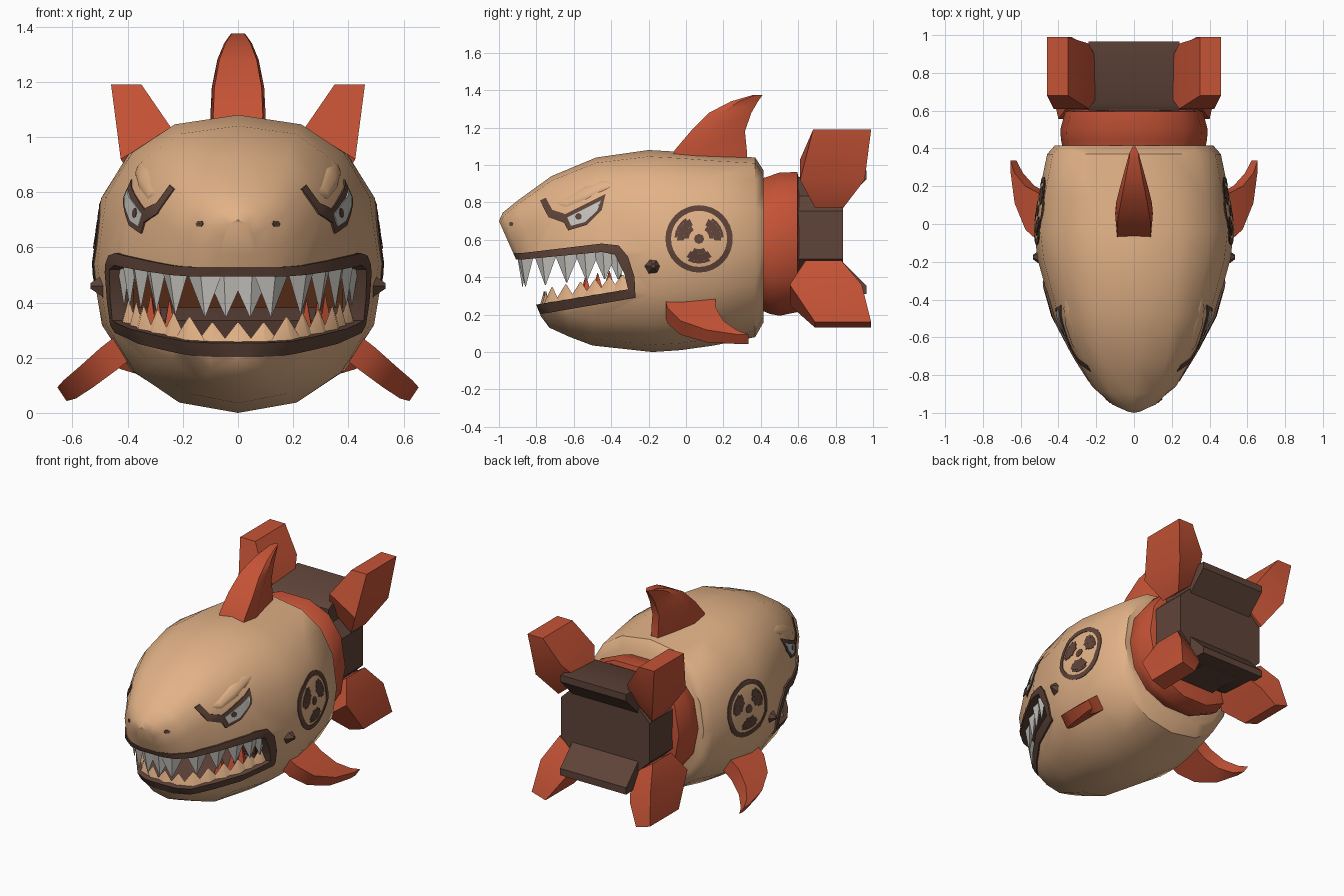
import bpy, bmesh, math
from mathutils import Vector, Matrix
from mathutils.bvhtree import BVHTree

cube = bpy.data.objects.get("Cube")
if cube:
    bpy.data.objects.remove(cube)


def material(name, *rgb):
    lin = [((c / 255 + 0.055) / 1.055) ** 2.4 for c in rgb] + [1]
    m = bpy.data.materials.new(name)
    m.use_nodes = True
    m.diffuse_color = lin
    m.node_tree.nodes["Principled BSDF"].inputs["Base Color"].default_value = lin
    return m


TAN = material("tan skin", 226, 178, 135)
ORANGE = material("burnt orange", 197, 83, 54)
BROWN = material("dark brown", 95, 68, 57)
MAROON = material("mouth maroon", 84, 42, 22)
GREY = material("tooth grey", 200, 198, 192)


def finish(bm, name, mat, mirror=False):
    bmesh.ops.recalc_face_normals(bm, faces=bm.faces)
    me = bpy.data.meshes.new(name)
    bm.to_mesh(me)
    bm.free()
    me.materials.append(mat)
    ob = bpy.data.objects.new(name, me)
    bpy.context.collection.objects.link(ob)
    if mirror:
        ob.modifiers.new("Mirror", "MIRROR").use_mirror_merge = False
    return ob


def loft(name, rings, mat, mirror=False):
    bm = bmesh.new()
    loops = [[bm.verts.new(p) for p in r] for r in rings]
    n = len(loops[0])
    for a, b in zip(loops, loops[1:]):
        for i in range(n):
            j = (i + 1) % n
            bm.faces.new((a[i], a[j], b[j], b[i]))
    bm.faces.new(loops[0])
    bm.faces.new(loops[-1])
    return finish(bm, name, mat, mirror)


def ring(yt, zt, yb, zb, w, p_top=2.4, n=16, p_low=2.2, turn=0.0):
    """Rounded cross-section between a top and a bottom point."""
    out = []
    for i in range(n):
        a = turn + math.tau * i / n
        c, s = math.cos(a), math.sin(a)
        p = p_top if s > 0 else p_low
        x = w * math.copysign(abs(c) ** (2 / p), c)
        k = (math.copysign(abs(s) ** (2 / p), s) + 1) / 2
        out.append((x, yb + (yt - yb) * k, zb + (zt - zb) * k))
    return out


def prism(name, outline, hw, mat):
    return loft(name, [[(x, y, z) for y, z in outline] for x in (-hw, hw)], mat)


def cut(ob, *steps):
    for op, cutter in steps:
        m = ob.modifiers.new("Cut", "BOOLEAN")
        m.operation, m.object, m.solver = op, cutter, "EXACT"
    dg = bpy.context.evaluated_depsgraph_get()
    me = bpy.data.meshes.new_from_object(ob.evaluated_get(dg))
    ob.modifiers.clear()
    ob.data = me


# Body with the mouth cut through; the slightly proud lip lines the opening
SECTIONS = [(-1.0, .70, -.80, .25, .07, 2.4), (-.98, .745, -.775, .19, .15, 2.6), (-.90, .81, -.73, .13, .235, 3),
            (-.72, .94, -.62, .08, .33, 3), (-.48, 1.04, -.5, .035, .425, 2.7), (-.2, 1.08, -.18, .0, .51, 2.4),
            (-.03, 1.07, -.03, .01, .53, 2.4), (.15, 1.055, .15, .035, .505, 2.4), (.37, 1.04, .37, .08, .46, 2.4),
            (.415, .97, .415, .16, .42, 2.4)]
body = loft("body", [ring(*s) for s in SECTIONS], TAN)
lip = loft("mouth_lip", [ring(*s[:4], s[4] + .012, s[5]) for s in SECTIONS], BROWN)
skin = BVHTree.FromPolygons([v.co.copy() for v in body.data.vertices],
                            [list(f.vertices) for f in body.data.polygons])
outer = prism("outer_cutter", [(-1.2, .52), (-.87, .53), (-.45, .58), (-.36, .57), (-.31, .51), (-.275, .4),
                               (-.27, .29), (-.79, .2), (-1.2, .16)], 1, BROWN)
inner = prism("inner_cutter", [(-1.3, .48), (-.87, .495), (-.45, .535), (-.38, .52), (-.33, .42),
                               (-.31, .335), (-.79, .255), (-1.3, .2)], 1.1, BROWN)
cut(body, ("DIFFERENCE", outer))
cut(lip, ("INTERSECT", outer), ("DIFFERENCE", inner))
for c in (outer, inner):
    bpy.data.objects.remove(c)
prism("throat", [(-.36, .38), (-.345, .38), (-.345, .5), (-.36, .5)], .38, MAROON)


def side_x(y, z):
    hit = skin.ray_cast(Vector((2, y, z)), Vector((-1, 0, 0)))[0]
    return hit.x if hit else 0.0


# Teeth: flattened pyramids that follow the jaw outline
def tooth_row(name, ys, zfun, width, length, inset, mat, front=()):
    spots = []
    for x in front:
        z = zfun(-.87)
        spots.append(Vector((x, skin.ray_cast(Vector((x, -2, z)), Vector((0, 1, 0)))[0].y, z)))
    spots += [Vector((side_x(y, zfun(y)), y, zfun(y))) for y in ys]
    bm = bmesh.new()
    for i, p in enumerate(spots):
        t = spots[min(i + 1, len(spots) - 1)] - spots[max(i - 1, 0)]
        if p.x < .01:
            t = Vector((1, 0, 0))
        ang = math.atan2(t.y, t.x)
        inward = Vector((-math.sin(ang), math.cos(ang), 0)) * inset
        for side in ((1, -1) if p.x > .01 else (1,)):
            c = p + inward + Vector((0, 0, length / 2))
            place = (Matrix.Diagonal((side, 1, 1, 1)) @ Matrix.Translation(c) @ Matrix.Rotation(ang, 4, "Z")
                     @ Matrix.Diagonal((width, .06, length, 1)))
            bmesh.ops.create_cone(bm, cap_ends=True, segments=4, radius1=.5, radius2=.02, depth=1, matrix=place)
    return finish(bm, name, mat)


def upper_line(y):
    return .515 + .04 * min(1, (y + .87) / .4)


def lower_line(y):
    return .235 + .165 * (y + .79)


tooth_row("upper_teeth", (-.78, -.66, -.55, -.45, -.375), upper_line, .16, -.165, .045, GREY, (.055, .145))
tooth_row("lower_teeth", (-.74, -.66, -.58, -.5, -.42, -.35), lower_line, .17, .105, .03, TAN, (0, .1))
tooth_row("inner_gum", (-.58, -.51, -.44), lower_line, .1, .14, .08, ORANGE)


# Painted side marks, draped over the body as thin plates
def drape(name, polys, mat, height, cuts=2):
    bm = bmesh.new()
    for poly in polys:
        bm.faces.new([bm.verts.new((0, y, z)) for y, z in poly])
    bmesh.ops.triangulate(bm, faces=bm.faces)
    if cuts:
        bmesh.ops.subdivide_edges(bm, edges=bm.edges, cuts=cuts, use_grid_fill=True)
    for v in bm.verts:
        v.co.x = side_x(v.co.y, v.co.z) - .002
    ext = bmesh.ops.extrude_face_region(bm, geom=bm.faces)
    for v in ext["geom"]:
        if isinstance(v, bmesh.types.BMVert):
            v.co.x += height + .002
    return finish(bm, name, mat, True)


def arc(cy, cz, r0, r1, a0, a1, n):
    def pt(r, k):
        a = math.radians(a0 + (a1 - a0) * k / n)
        return cy + r * math.cos(a), cz + r * math.sin(a)
    return [[pt(r0, k), pt(r1, k), pt(r1, k + 1), pt(r0, k + 1)] for k in range(n)]


CY, CZ = .07, .605
emblem = arc(CY, CZ, .15, .18, 0, 360, 32) + arc(CY, CZ, .002, .027, 0, 360, 8)
for mid in (30, 150, 270):
    emblem += arc(CY, CZ, .055, .08, mid - 28, mid + 28, 3)
    emblem += arc(CY, CZ, .08, .118, mid - 35, mid + 35, 4)
    emblem += arc(CY, CZ, .118, .132, mid - 27, mid + 27, 4)
drape("trefoil_emblem", emblem, BROWN, .004, 1)
drape("eye_outline", [[(-.67, .725), (-.43, .845), (-.45, .76), (-.53, .68), (-.63, .65)]], BROWN, .004, 3)
drape("eye_white", [[(-.635, .72), (-.455, .81), (-.475, .755), (-.54, .695), (-.615, .675)]], GREY, .007, 3)
drape("pupil", arc(-.575, .725, .001, .018, 0, 360, 8), BROWN, .009, 0)
drape("eye_curl", [[(-.78, .81), (-.75, .825), (-.715, .76), (-.65, .74), (-.65, .69), (-.735, .72)]], BROWN, .005, 3)
drape("nostril", arc(-.935, .685, .001, .012, 0, 360, 6), BROWN, .004, 0)

# Broad soft brow ridge, mostly sunk into the head above the eye
brow = []
for y, z, r in ((-.72, .80, .003), (-.64, .80, .014), (-.54, .85, .02), (-.45, .888, .017), (-.36, .905, .003)):
    x = side_x(y, z) - .008
    brow.append([(x + r * math.cos(a) - r * math.sin(a), y, z + 1.8 * r * math.sin(a))
                 for a in (i * math.tau / 10 for i in range(10))])
loft("brow", brow, TAN, True)

# Cheek stud
bm = bmesh.new()
bmesh.ops.create_cone(bm, cap_ends=True, segments=6, radius1=.05, radius2=.012, depth=.05,
                      matrix=Matrix.Translation((side_x(-.175, .46) + .01, -.175, .46))
                      @ Matrix.Rotation(math.pi / 2, 4, "Y"))
finish(bm, "cheek_stud", BROWN, True)

# Collar and tail drum
loft("collar", [ring(y, t, y, b, w, 2.4, 14) for y, t, b, w in
                ((.39, .93, .22, .375), (.45, .95, .195, .387), (.5, .968, .185, .39),
                 (.595, .97, .205, .365), (.605, .93, .25, .33))], ORANGE)
loft("tail_drum", [ring(y, .96, y, .29, .35, 2, 8, 2, math.pi / 8) for y in (.58, .84)], BROWN)

# Flared tail plates, above and below
AXIS = .64
for label, s in (("upper", 1), ("lower", -1)):
    profile = ((.6, .93), (.64, .955), (.965, .97), (.965, .925), (.84, .80), (.6, .8))
    prism(label + "_tail_plate", [(y, AXIS + s * (z - AXIS)) for y, z in profile], .24, BROWN)

# Four diagonal tail fins: inner x z, outer x z, front and rear y
FINS = {"upper": ((.18, .9, .34, .77, .69, .84), (.24, 1.03, .425, .92, .61, .955), (.35, 1.19, .46, 1.19, .68, .99)),
        "lower": ((.18, .38, .34, .49, .64, .83), (.25, .25, .40, .36, .555, .94), (.33, .13, .43, .16, .69, .99))}
for label, sections in FINS.items():
    loft(label + "_tail_fin", [[(xi, y0, zi), (xo, y0, zo), (xo, y1, zo), (xi, y1, zi)]
                               for xi, zi, xo, zo, y0, y1 in sections], ORANGE, True)

# Dorsal fin: broad leading edge, thin swept trailing edge
dorsal = []
for z, y0, y1, w in ((1.0, -.09, .33, .095), (1.08, -.06, .325, .1), (1.18, .025, .315, .095),
                     (1.28, .125, .35, .075), (1.34, .24, .385, .05), (1.375, .36, .41, .025)):
    ym = y0 + (y1 - y0) * .3
    dorsal.append([(-w * .9, y0, z), (w * .9, y0, z), (w, ym, z), (w * .25, y1, z), (-w * .25, y1, z), (-w, ym, z)])
loft("dorsal_fin", dorsal, ORANGE)

# Side fins sweeping out, down and back
side_fin = []
for x, z, y0, y1, h in ((.36, .28, -.12, .155, .05), (.47, .195, -.1, .16, .05), (.55, .13, -.03, .2, .045),
                        (.61, .085, .11, .27, .04), (.638, .068, .28, .335, .03)):
    dx, dz = .55 * h, .83 * h
    side_fin.append([(x - dx, y0, z - dz), (x + dx, y0, z + dz), (x + dx, y1, z + dz), (x - dx, y1, z - dz)])
loft("side_fin", side_fin, ORANGE, True)

# Smooth shading with crisp edges
bpy.ops.object.select_all(action="DESELECT")
for ob in bpy.context.scene.objects:
    if ob.type == "MESH":
        ob.select_set(True)
        bpy.context.view_layer.objects.active = ob
bpy.ops.object.shade_smooth_by_angle(angle=math.radians(40))
